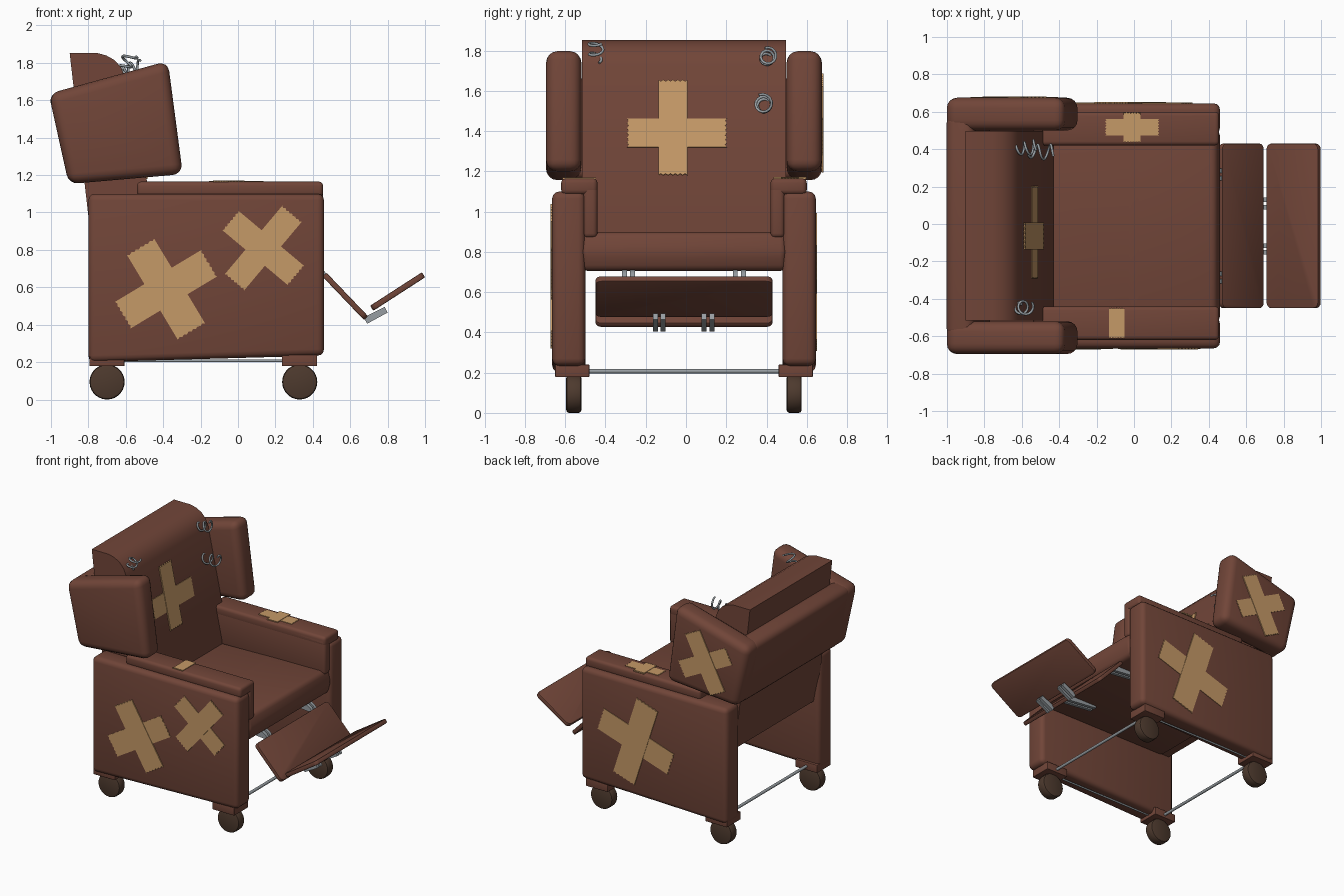
import bpy, bmesh, math
from mathutils import Vector, Matrix

if "Cube" in bpy.data.objects:
    bpy.data.objects.remove(bpy.data.objects["Cube"])

CY = -0.01  # centre line of the chair body


def material(name, rgb):
    m = bpy.data.materials.new(name)
    m.diffuse_color = (*rgb, 1)
    m.use_nodes = True
    m.node_tree.nodes["Principled BSDF"].inputs["Base Color"].default_value = m.diffuse_color
    return m


LEATHER = material("brown leather", (0.165, 0.060, 0.040))
TAPE = material("tan tape", (0.56, 0.32, 0.135))
RUBBER = material("dark wheel", (0.075, 0.042, 0.027))
STEEL = material("grey steel", (0.31, 0.34, 0.36))


def finish(name, bm, mat, angle=42):
    bmesh.ops.recalc_face_normals(bm, faces=bm.faces)
    me = bpy.data.meshes.new(name)
    bm.to_mesh(me)
    bm.free()
    me.materials.append(mat)
    ob = bpy.data.objects.new(name, me)
    bpy.context.collection.objects.link(ob)
    for p in me.polygons:
        p.use_smooth = True
    me.set_sharp_from_angle(angle=math.radians(angle))
    return ob


def prism(name, pts, y0, y1, mat, bevel=0.0, seg=3):
    """Extrude an (x, z) outline from y0 to y1 and round its edges."""
    bm = bmesh.new()
    a = [bm.verts.new((x, y0, z)) for x, z in pts]
    b = [bm.verts.new((x, y1, z)) for x, z in pts]
    n = len(pts)
    bm.faces.new(a)
    bm.faces.new(b[::-1])
    for i in range(n):
        j = (i + 1) % n
        bm.faces.new((a[i], b[i], b[j], a[j]))
    bmesh.ops.recalc_face_normals(bm, faces=bm.faces)
    if bevel:
        bmesh.ops.bevel(bm, geom=bm.edges[:], offset=bevel, segments=seg,
                        profile=0.5, affect='EDGES', clamp_overlap=True)
    return finish(name, bm, mat)


def box(name, x, y, z, mat, bevel=0.0):
    return prism(name, [(x[0], z[0]), (x[1], z[0]), (x[1], z[1]), (x[0], z[1])],
                 min(y), max(y), mat, bevel)


def rod(name, p, q, r, mat, sides=12, rim=0.0):
    p, q = Vector(p), Vector(q)
    d = q - p
    bm = bmesh.new()
    bmesh.ops.create_cone(bm, cap_ends=True, segments=sides, radius1=r, radius2=r, depth=d.length)
    if rim:
        edges = [e for e in bm.edges if abs(e.verts[0].co.z - e.verts[1].co.z) < 1e-5]
        bmesh.ops.bevel(bm, geom=edges, offset=rim, segments=2, profile=0.5, affect='EDGES')
    rot = d.to_track_quat('Z', 'Y').to_matrix().to_4x4()
    bmesh.ops.transform(bm, matrix=Matrix.Translation((p + q) / 2) @ rot, verts=bm.verts)
    return finish(name, bm, mat)


def strip(name, c, u, n, length, width, lift):
    """Thin tape strip with torn zigzag ends, lying on a surface with normal n."""
    c, u, n = Vector(c), Vector(u).normalized(), Vector(n).normalized()
    v = n.cross(u)
    k = 12
    ends = [(length / 2 - (0.008 if i % 2 else 0), -width / 2 + width * i / k) for i in range(k + 1)]
    outline = ends + [(-a, -b) for a, b in ends]
    bm = bmesh.new()
    lo = [bm.verts.new(c + u * a + v * b - n * 0.002) for a, b in outline]
    hi = [bm.verts.new(c + u * a + v * b + n * lift) for a, b in outline]
    bm.faces.new(lo[::-1])
    bm.faces.new(hi)
    for i in range(len(lo)):
        j = (i + 1) % len(lo)
        bm.faces.new((lo[i], lo[j], hi[j], hi[i]))
    return finish(name, bm, TAPE, 20)


def cross(name, c, u, n, l1, l2, w1, w2):
    u, n = Vector(u).normalized(), Vector(n).normalized()
    strip(name + "_under", c, u, n, l1, w1, 0.004)
    strip(name + "_over", c, n.cross(u), n, l2, w2, 0.007)


def slant(deg):
    a = math.radians(deg)
    return (math.cos(a), 0, math.sin(a))


# parts that repeat on both sides
for s, side in ((-1, "near"), (1, "far")):
    def ys(a, b):
        return sorted((CY + s * a, CY + s * b))
    prism("side_panel_" + side, [(-0.80, 0.20), (0.46, 0.235), (0.46, 1.10), (-0.80, 1.10)],
          *ys(0.49, 0.655), LEATHER, 0.035)
    box("armrest_top_" + side, (-0.54, 0.455), ys(0.43, 0.61), (1.085, 1.165), LEATHER, 0.022)
    box("armrest_inner_pad_" + side, (-0.54, 0.455), ys(0.43, 0.50), (0.87, 1.155), LEATHER, 0.022)
    prism("head_wing_" + side, [(-1.012, 1.635), (-0.905, 1.152), (-0.295, 1.205), (-0.375, 1.81)],
          *ys(0.51, 0.685), LEATHER, 0.055, 4)
    for wx, end in ((-0.70, "rear"), (0.33, "front")):
        tag = end + "_" + side
        box("wheel_block_" + tag, (wx - 0.095, wx + 0.093), ys(0.47, 0.64), (0.178, 0.24), LEATHER, 0.004)
        y0, y1 = ys(0.51, 0.585)
        rod("wheel_" + tag, (wx, y0, 0.094), (wx, y1, 0.094), 0.094, RUBBER, 28, 0.014)
    yr = CY + s * 0.555
    rod("side_rod_" + side, (-0.65, yr, 0.207), (0.28, yr, 0.207), 0.007, STEEL)

# crossbars between the wheels
for wx, end in ((-0.70, "rear"), (0.33, "front")):
    rod("crossbar_" + end, (wx, CY - 0.5, 0.207), (wx, CY + 0.5, 0.207), 0.011, STEEL)

# seat, back and the padded band behind the head
prism("seat", [(-0.70, 0.71), (0.44, 0.705), (0.465, 0.80), (0.44, 0.90), (0.0, 0.895), (-0.50, 0.88)],
      CY - 0.507, CY + 0.507, LEATHER, 0.03)
prism("back_cushion", [(-0.90, 1.853), (-0.755, 1.853), (-0.705, 1.84), (-0.66, 1.815), (-0.625, 1.775),
                       (-0.605, 1.725), (-0.43, 0.90), (-0.45, 0.72), (-0.75, 0.72), (-0.80, 0.98)],
      CY - 0.507, CY + 0.507, LEATHER)
prism("head_band", [(-1.012, 1.635), (-0.905, 1.152), (-0.76, 1.165), (-0.86, 1.672)],
      CY - 0.60, CY + 0.60, LEATHER, 0.05, 4)


# folding footrest boards
def board(name, p, q, thick):
    p, q = Vector((p[0], CY, p[1])), Vector((q[0], CY, q[1]))
    d = q - p
    bm = bmesh.new()
    bmesh.ops.create_cube(bm, size=1)
    bmesh.ops.scale(bm, vec=(d.length, 0.88, thick), verts=bm.verts)
    short = [e for e in bm.edges if e.calc_length() < 0.05]
    bmesh.ops.bevel(bm, geom=short, offset=0.03, segments=4, profile=0.5, affect='EDGES')
    rims = [e for e in bm.edges if abs(e.verts[0].co.z - e.verts[1].co.z) < 1e-5]
    bmesh.ops.bevel(bm, geom=rims, offset=0.006, segments=2, profile=0.5, affect='EDGES')
    rot = Matrix.Rotation(-math.atan2(d.z, d.x), 4, 'Y')
    bmesh.ops.transform(bm, matrix=Matrix.Translation((p + q) / 2) @ rot, verts=bm.verts)
    finish(name, bm, LEATHER)


board("footrest_upper", (0.462, 0.668), (0.685, 0.435), 0.03)
board("footrest_lower", (0.715, 0.488), (0.992, 0.667), 0.032)

# footrest hinge bars and struts under the seat
for i, y in enumerate((-0.152, -0.115, 0.09, 0.13)):
    prism("hinge_bar_%d" % i, [(0.672, 0.44), (0.69, 0.405), (0.80, 0.465), (0.785, 0.495)],
          y - 0.012, y + 0.012, STEEL)
for i, y in enumerate((-0.305, -0.265, 0.245, 0.285)):
    prism("seat_strut_%d" % i, [(0.15, 0.69), (0.44, 0.66), (0.48, 0.66), (0.46, 0.69), (0.42, 0.715), (0.15, 0.715)],
          y - 0.012, y + 0.012, STEEL)

# tape patches
NEAR, FAR = CY - 0.655, CY + 0.655
cross("patch_near_rear", (-0.385, NEAR, 0.59), slant(31), (0, -1, 0), 0.54, 0.53, 0.165, 0.17)
cross("patch_near_front", (0.135, NEAR, 0.81), slant(-40), (0, -1, 0), 0.46, 0.48, 0.135, 0.135)
cross("patch_far_panel", (-0.02, FAR, 0.65), slant(18), (0, 1, 0), 0.64, 0.66, 0.18, 0.19)
cross("patch_far_wing", (-0.64, CY + 0.685, 1.44), slant(-27), (0, 1, 0), 0.46, 0.48, 0.13, 0.14)
strip("patch_near_arm", (-0.092, CY - 0.52, 1.165), (0, 1, 0), (0, 0, 1), 0.165, 0.085, 0.005)
cross("patch_far_arm", (-0.01, 0.517, 1.165), (1, 0, 0), (0, 0, 1), 0.29, 0.165, 0.09, 0.09)
# back patch follows the sloping front of the cushion
up = Vector((-0.605 + 0.43, 0, 1.725 - 0.90)).normalized()
face_n = Vector((up.z, 0, -up.x))


def on_back(y, z):
    return Vector((-0.43 + (z - 0.90) * up.x / up.z, y, z))


strip("patch_back_wide", on_back(-0.045, 1.39), (0, 1, 0), face_n, 0.495, 0.145, 0.005)
strip("patch_back_tall", on_back(-0.065, 1.417), up, face_n, 0.485, 0.145, 0.008)


# loose springs poking out of the back
def spring(name, base, axis, length, radius, turns):
    base, axis = Vector(base), Vector(axis).normalized()
    u = axis.orthogonal().normalized()
    v = axis.cross(u)
    n = int(turns * 14)
    cu = bpy.data.curves.new(name, 'CURVE')
    cu.dimensions = '3D'
    cu.bevel_depth = 0.007
    cu.bevel_resolution = 2
    cu.use_fill_caps = True
    sp = cu.splines.new('POLY')
    sp.points.add(n)
    for i in range(n + 1):
        t = i / n
        a = t * turns * math.tau
        p = base + axis * (length * t) + (u * math.cos(a) + v * math.sin(a)) * radius * (0.8 + 0.3 * t)
        sp.points[i].co = (*p, 1)
    cu.materials.append(STEEL)
    bpy.context.collection.objects.link(bpy.data.objects.new(name, cu))


spring("spring_top_near", (-0.62, -0.45, 1.75), (0.45, 0.05, 0.9), 0.11, 0.036, 2)
spring("spring_top_far", (-0.625, 0.40, 1.755), (0.95, 0.1, 0.2), 0.11, 0.036, 2.2)
spring("spring_middle_far", (-0.575, 0.39, 1.525), (0.98, -0.05, 0.1), 0.15, 0.04, 2.2)
